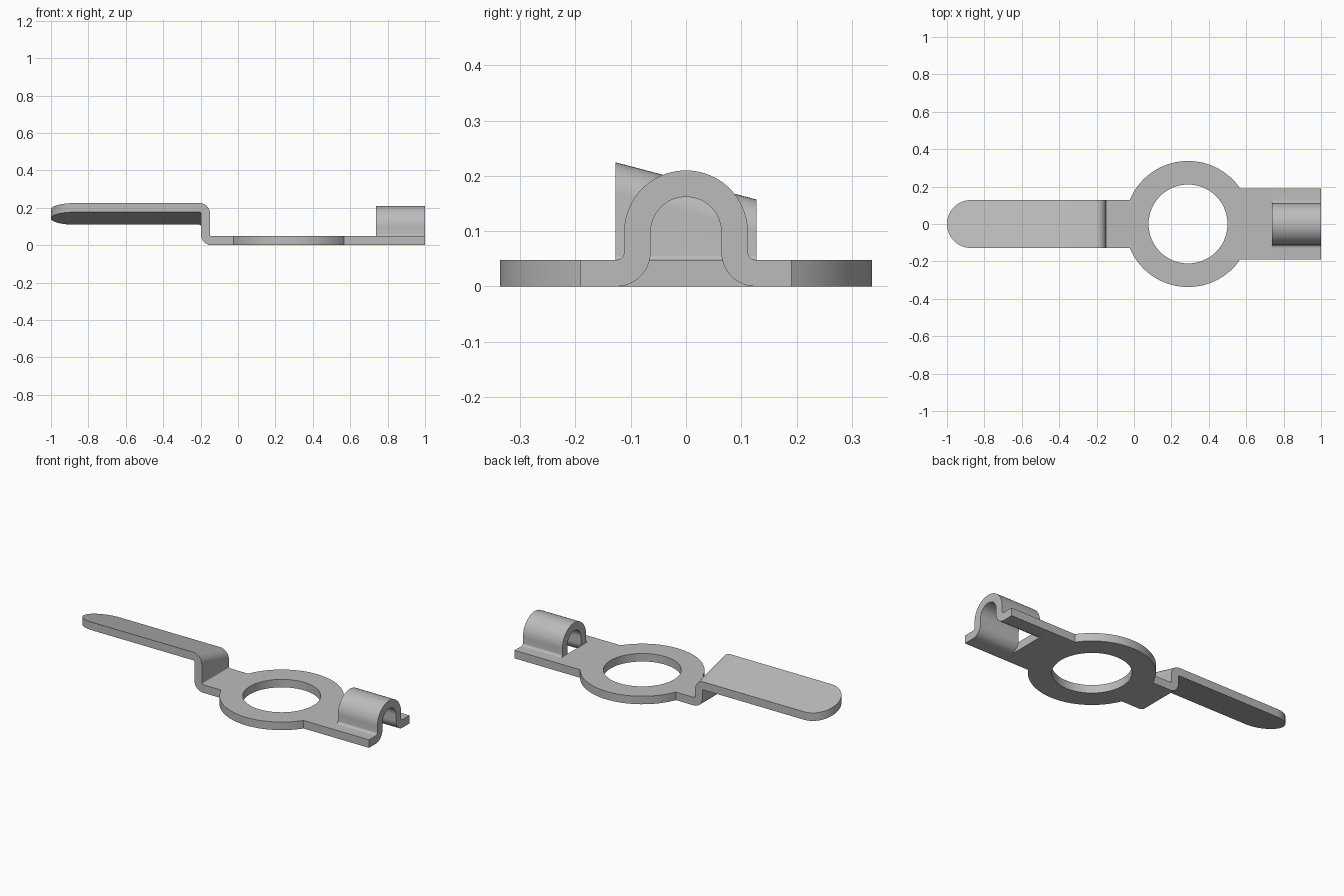
import bpy, bmesh, math
from math import sin, cos, pi, atan2, asin, hypot

if "Cube" in bpy.data.objects:
    bpy.data.objects.remove(bpy.data.objects["Cube"], do_unlink=True)

T = 0.048                    # sheet thickness
CX, R_OUT, R_IN = 0.289, 0.337, 0.211
STRIP, TAB = 0.128, 0.191    # half widths
JOIN, CRIMP = -0.1, 0.739    # x of the handle joint and the crimp start

steel = bpy.data.materials.new("grey_steel")
steel.use_nodes = True
grey = (0.5, 0.5, 0.5, 1)
steel.diffuse_color = grey
steel.node_tree.nodes["Principled BSDF"].inputs["Base Color"].default_value = grey


def finish(bm, name):
    bmesh.ops.recalc_face_normals(bm, faces=bm.faces)
    mesh = bpy.data.meshes.new(name)
    bm.to_mesh(mesh)
    bm.free()
    obj = bpy.data.objects.new(name, mesh)
    bpy.context.collection.objects.link(obj)
    mesh.materials.append(steel)
    bpy.ops.object.select_all(action='DESELECT')
    obj.select_set(True)
    bpy.context.view_layer.objects.active = obj
    bpy.ops.object.shade_smooth_by_angle(angle=math.radians(30))
    return obj


def loft(sections, name):
    """Skin matching closed sections and cap both ends."""
    bm = bmesh.new()
    rings = [[bm.verts.new(p) for p in s] for s in sections]
    for a, b in zip(rings, rings[1:]):
        for i in range(len(a)):
            bm.faces.new((a[i - 1], a[i], b[i], b[i - 1]))
    bm.faces.new(rings[0])
    bm.faces.new(rings[-1])
    return finish(bm, name)


def arc(cx, cz, r, start, end, n=10):
    steps = [math.radians(start + (end - start) * i / n) for i in range(n + 1)]
    return [(cx + r * cos(a), cz + r * sin(a)) for a in steps]


# Ring plate with a strip on one side and a wide tab on the other
def reach(a):
    length, half = (CRIMP - CX, TAB) if cos(a) > 0 else (CX - JOIN, STRIP)
    box = min(length / max(abs(cos(a)), 1e-6), half / max(abs(sin(a)), 1e-6))
    return max(R_OUT, box)


corners = [atan2(TAB, CRIMP - CX), asin(TAB / R_OUT),
           pi - asin(STRIP / R_OUT), pi - atan2(STRIP, CX - JOIN)]
angles = sorted([i * pi / 48 - pi for i in range(96)] + corners + [-c for c in corners])
bm = bmesh.new()
loops = []
for z in (0, T):
    for dist in (reach, lambda a: R_IN):
        loops.append([bm.verts.new((CX + dist(a) * cos(a), dist(a) * sin(a), z)) for a in angles])
for p, q in ((0, 1), (1, 3), (3, 2), (2, 0)):
    for i in range(len(angles)):
        bm.faces.new((loops[p][i - 1], loops[p][i], loops[q][i], loops[q][i - 1]))
finish(bm, "ring_plate")

# Handle: stepped sheet whose raised blade is sheared sideways, with a round tip
BIG, SMALL = 0.056, 0.008    # bend radii
WALL_L, WALL_R, TOP = -0.198, -0.15, 0.191
SLOPE = -0.264
TIP = -1 + STRIP
profile = [(JOIN, 0)]
profile += arc(WALL_L + BIG, BIG, BIG, 270, 180)
profile += arc(WALL_L - SMALL, TOP - T - SMALL, SMALL, 0, 90, 5)
profile += [(TIP, TOP - T), (TIP, TOP)]
profile += arc(WALL_R - BIG, TOP - BIG, BIG, 90, 0)
profile += arc(WALL_R + SMALL, T + SMALL, SMALL, 180, 270, 5)
profile += [(JOIN, T)]


def handle_section(a):
    y = STRIP * sin(a)
    return [(x - STRIP * cos(a) if x == TIP else x, y,
             z + (SLOPE * y if z > 0.1 else 0)) for x, z in profile]


loft([handle_section(i * pi / 24 - pi / 2) for i in range(25)], "handle")

# Crimp: arched sheet with flared feet, half profile mirrored in y
R_ARCH, FOOT = 0.112, 0.014
MID = 0.21 - R_ARCH
outer = [(TAB, T)] + arc(R_ARCH + FOOT, T + FOOT, FOOT, 270, 180, 6)
outer += arc(0, MID, R_ARCH, 0, 90, 20)
inner = [(TAB, 0)] + arc(R_ARCH + FOOT, T + FOOT, T + FOOT, 270, 180, 12)
inner += arc(0, MID, R_ARCH - T, 0, 90, 20)


def mirrored(half):
    return half + [(-y, z) for y, z in reversed(half[:-1])]


section = mirrored(outer) + mirrored(inner)[::-1]
loft([[(x, y, z) for y, z in section] for x in (CRIMP, 1)], "wire_crimp")
